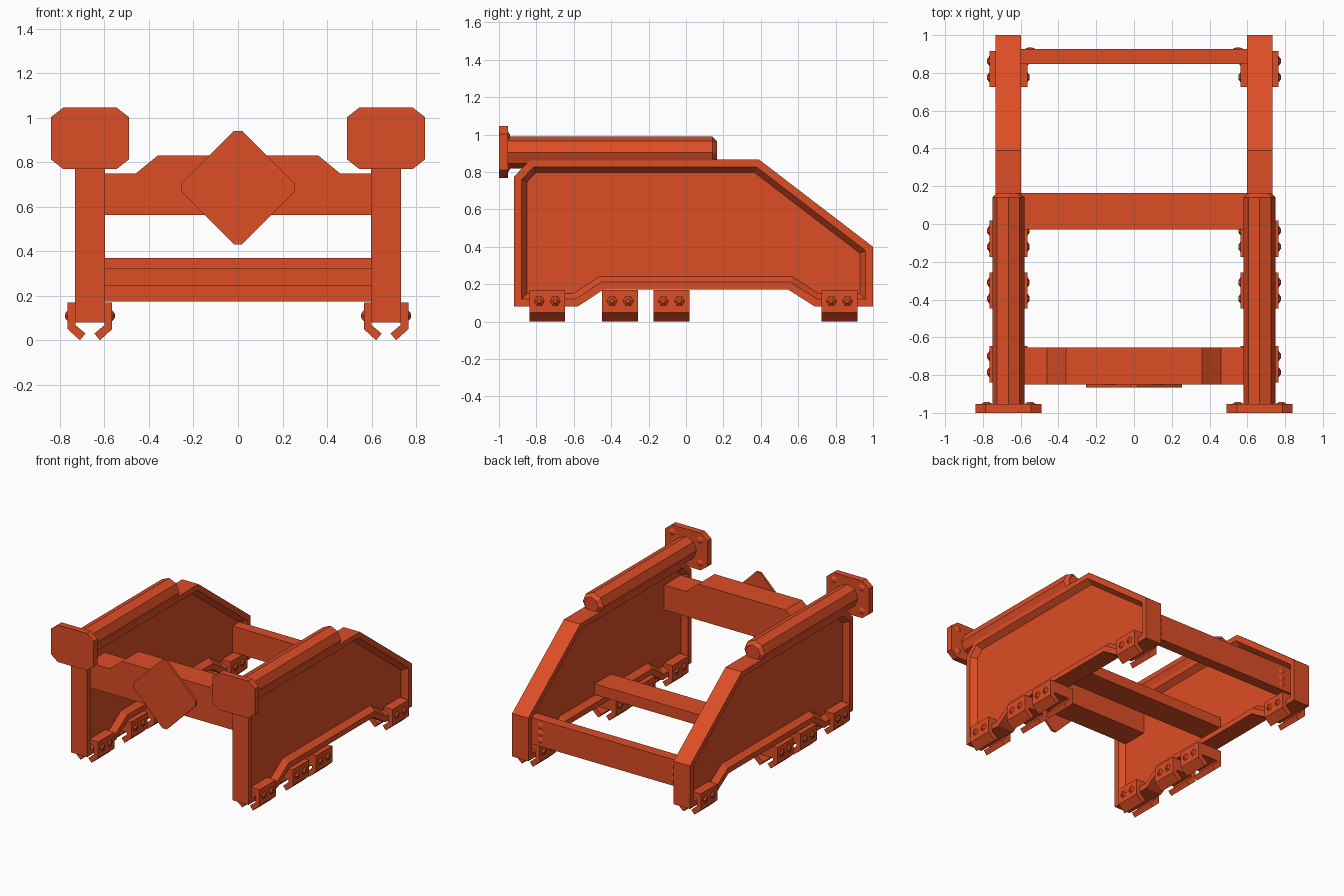
import bpy, bmesh
from math import cos, sin, pi

cube = bpy.data.objects.get("Cube")
if cube:
    bpy.data.objects.remove(cube, do_unlink=True)

orange = bpy.data.materials.new("orange_paint")
orange.use_nodes = True
colour = (0.72, 0.075, 0.019, 1)
orange.diffuse_color = colour
orange.node_tree.nodes["Principled BSDF"].inputs["Base Color"].default_value = colour


def prism(name, pts, axis, lo, hi, recess=0, bevel_far=0):
    """Extrude a profile: (y, z) points along x, or (x, z) points along y."""
    bm = bmesh.new()
    place = (lambda p, t: (t, p[0], p[1])) if axis == "x" else (lambda p, t: (p[0], t, p[1]))
    a = [bm.verts.new(place(p, lo)) for p in pts]
    b = [bm.verts.new(place(p, hi)) for p in pts]
    caps = [bm.faces.new(a), bm.faces.new(b)]
    n = len(pts)
    for i in range(n):
        j = (i + 1) % n
        bm.faces.new((a[i], a[j], b[j], b[i]))
    bmesh.ops.recalc_face_normals(bm, faces=bm.faces)
    if recess:
        bmesh.ops.inset_region(bm, faces=caps, thickness=0.04, use_even_offset=True)
        bmesh.ops.inset_region(bm, faces=caps, thickness=0.03, depth=-recess, use_even_offset=True)
    if bevel_far:
        bmesh.ops.bevel(bm, geom=list(caps[1].edges), offset=bevel_far, segments=1, affect="EDGES")
    mesh = bpy.data.meshes.new(name)
    bm.to_mesh(mesh)
    bm.free()
    mesh.materials.append(orange)
    ob = bpy.data.objects.new(name, mesh)
    bpy.context.collection.objects.link(ob)
    return ob


def ring(u, v, r, n, turn=0.0):
    return [(u + r * cos(turn + 2 * pi * i / n), v + r * sin(turn + 2 * pi * i / n)) for i in range(n)]


def rect(u0, u1, v0, v1):
    return [(u0, v0), (u1, v0), (u1, v1), (u0, v1)]


def bolt(name, axis, u, v, start, height):
    # Low tapered head, narrowing away from its seat
    ob = prism(name, ring(u, v, 0.028, 6), axis, start, start + height)
    k = 0 if axis == "x" else 1
    others = [i for i in range(3) if i != k]
    for vert in ob.data.vertices:
        if abs(vert.co[k] - start - height) < 1e-5:
            for i, c in zip(others, (u, v)):
                vert.co[i] = c + (vert.co[i] - c) * 0.4


CX = 0.665
plate = [(-0.92, 0.08), (-0.58, 0.08), (-0.44, 0.172), (0.545, 0.172), (0.69, 0.08),
         (1, 0.08), (1, 0.4), (0.39, 0.867), (-0.83, 0.867), (-0.92, 0.775)]
buffer = [(0.175, 0.095), (0.12, 0.138)]
jaw = [(0.1, 0.17), (0.1, 0.05), (0.045, 0), (0.02, 0.03), (0.065, 0.068), (0.065, 0.082)]

for side, s in (("left", 1), ("right", -1)):
    cx = s * CX
    # Recessed side frame
    prism(side + "_side_plate", plate, "x", cx - 0.067, cx + 0.067, recess=0.04)
    # Octagonal tube on top, with a chamfered rear end
    prism(side + "_top_tube", ring(cx, 0.905, 0.085, 8), "y", -0.96, 0.165, bevel_far=0.024)
    # Front buffer plate with clipped corners
    corners = []
    for sx, sz in ((1, 1), (-1, 1), (-1, -1), (1, -1)):
        pair = [(cx + sx * u, 0.907 + sz * v) for u, v in buffer]
        corners += pair if sx * sz > 0 else pair[::-1]
        bolt(side + "_buffer_bolt", "y", cx + sx * 0.115, 0.907 + sz * 0.085, -0.952, 0.01)
    prism(side + "_buffer_plate", corners, "y", -1, -0.952)
    # Bottom clamps with a pair of bolts on each face
    profile = [(cx + u, z) for u, z in jaw] + [(cx - u, z) for u, z in reversed(jaw)]
    for y in (-0.742, -0.352, -0.078, 0.82):
        prism(side + "_clamp", profile, "y", y - 0.096, y + 0.096)
        for d in (-0.043, 0.043):
            for f in (1, -1):
                bolt(side + "_clamp_bolt", "x", y + d, 0.11, cx + f * 0.1, f * 0.012)
    # Bolts on the back of the rear bar
    for z in (0.22, 0.272, 0.325):
        bolt(side + "_rear_bolt", "y", s * 0.55, z, 0.927, 0.007)

# Cross members
W = 0.65
prism("front_beam", [(-W, 0.563), (W, 0.563), (W, 0.748), (0.46, 0.748), (0.36, 0.83),
                     (-0.36, 0.83), (-0.46, 0.748), (-W, 0.748)], "y", -0.85, -0.655)
prism("middle_beam", rect(-W, W, 0.245, 0.325), "y", -0.03, 0.163)
prism("rear_bar", rect(-W, W, 0.175, 0.37), "y", 0.847, 0.927)

# Diamond plate with clipped tips
R, C = 0.255, 0.018
tips = []
for ux, uz in ((1, 0), (0, 1), (-1, 0), (0, -1)):
    for k in (-C, C):
        tips.append((ux * R - uz * k, 0.685 + uz * R + ux * k))
prism("diamond_plate", tips, "y", -0.865, -0.849)
